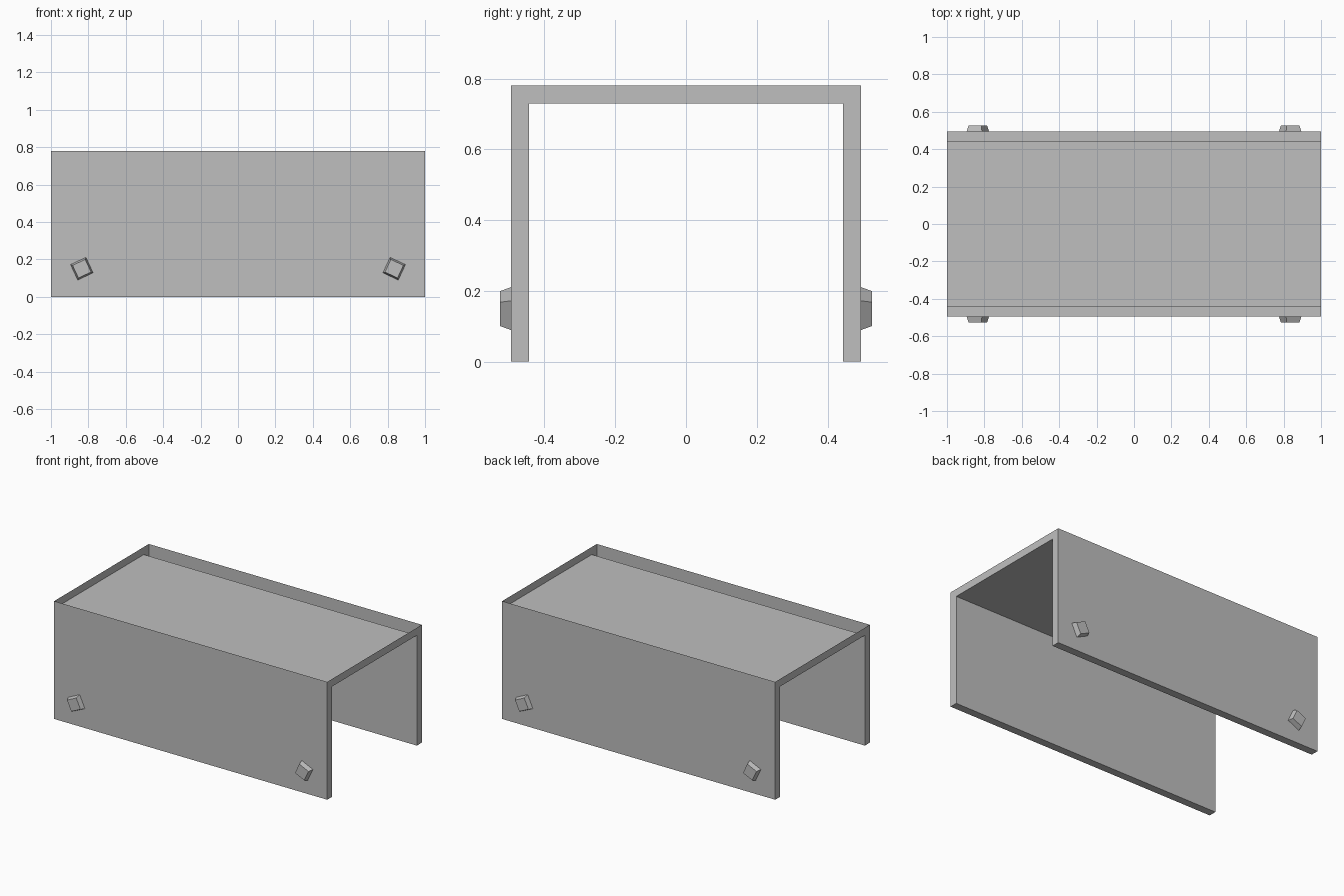
import bpy, bmesh, math
from mathutils import Vector

cube = bpy.data.objects.get("Cube")
if cube:
    bpy.data.objects.remove(cube)

grey = bpy.data.materials.new("plain grey")
grey.use_nodes = True
colour = (0.52, 0.52, 0.52, 1)
grey.diffuse_color = colour
grey.node_tree.nodes["Principled BSDF"].inputs["Base Color"].default_value = colour


def finish(bm, name):
    mesh = bpy.data.meshes.new(name)
    bm.to_mesh(mesh)
    bm.free()
    mesh.materials.append(grey)
    obj = bpy.data.objects.new(name, mesh)
    bpy.context.collection.objects.link(obj)
    return obj


# Cover: an upside-down channel, extruded along x, hollow and open on top
OUT, INNER, TOP, UNDER = 0.495, 0.443, 0.78, 0.73
profile = [(-OUT, 0), (-INNER, 0), (-INNER, UNDER), (INNER, UNDER),
           (INNER, 0), (OUT, 0), (OUT, TOP), (-OUT, TOP)]
bm = bmesh.new()
end = bm.faces.new([bm.verts.new((-1, y, z)) for y, z in profile])
extruded = bmesh.ops.extrude_face_region(bm, geom=[end], use_keep_orig=True)
moved = [v for v in extruded["geom"] if isinstance(v, bmesh.types.BMVert)]
bmesh.ops.translate(bm, verts=moved, vec=(2, 0, 0))
bmesh.ops.recalc_face_normals(bm, faces=bm.faces)
lid = [f for f in bm.faces if all(v.co.z > TOP - 0.01 for v in f.verts)]
bmesh.ops.delete(bm, geom=lid, context="FACES")
finish(bm, "channel_cover")


# Pegs: tapered square studs, tilted and mirrored to all four corners
def peg(name, side, face):
    bm = bmesh.new()
    rings = []
    for y, half in ((OUT, 0.0455), (0.526, 0.037)):
        ring = []
        for i in range(4):
            a = math.radians(25 + 45 + 90 * i)
            r = half * math.sqrt(2)
            ring.append(bm.verts.new(Vector((
                side * (r * math.cos(a) - 0.835), face * y, 0.15 + r * math.sin(a)))))
        rings.append(ring)
    base, tip = rings
    bm.faces.new(base)
    bm.faces.new(tip)
    for i in range(4):
        j = (i + 1) % 4
        bm.faces.new((base[i], base[j], tip[j], tip[i]))
    bmesh.ops.recalc_face_normals(bm, faces=bm.faces)
    finish(bm, name)


for face, end_name in ((-1, "front"), (1, "back")):
    for side, side_name in ((1, "right"), (-1, "left")):
        peg(f"{end_name}_{side_name}_peg", side, face)
